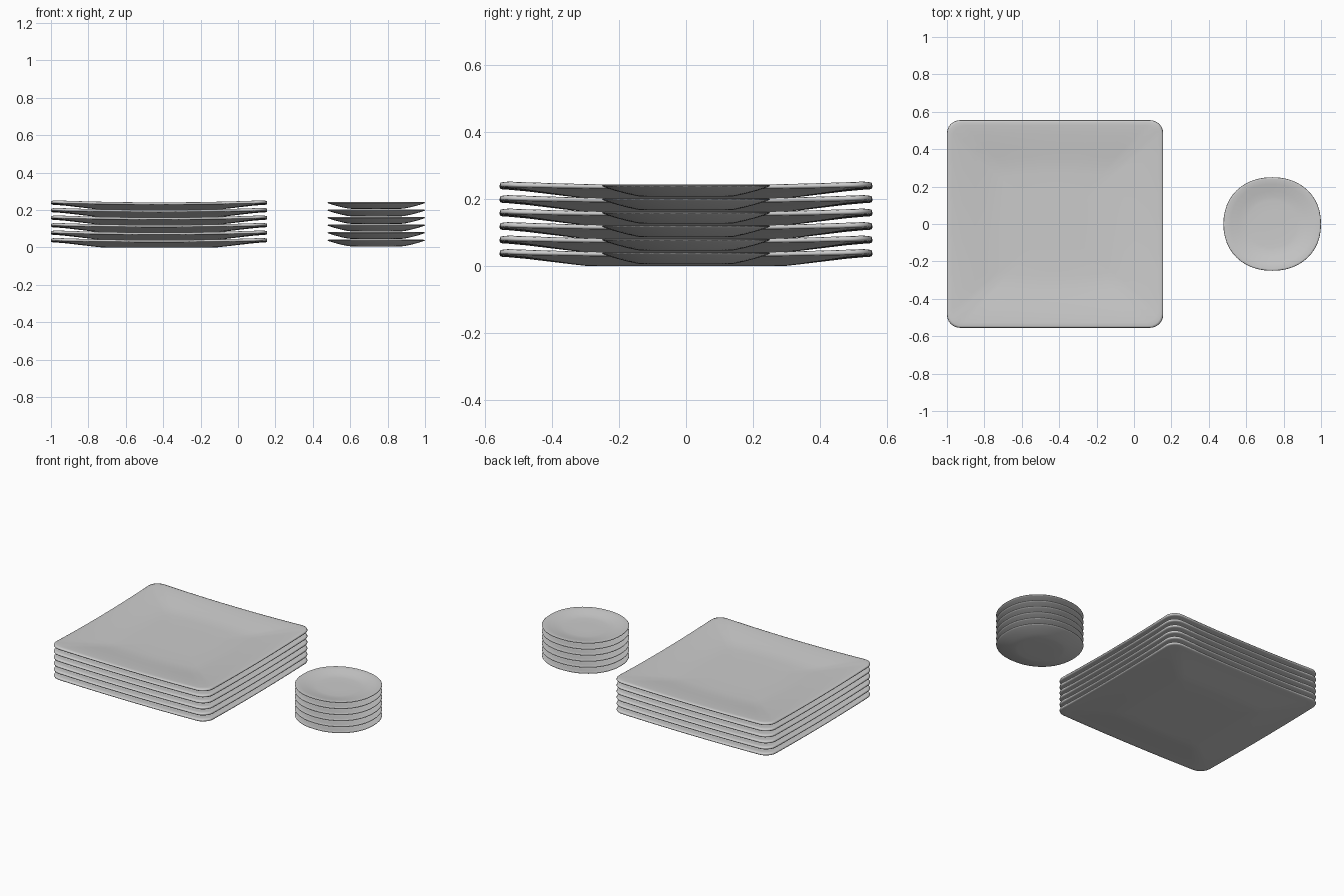
import bpy, bmesh, math

if "Cube" in bpy.data.objects:
    bpy.data.objects.remove(bpy.data.objects["Cube"])

COUNT, PITCH = 6, 0.0402


def square_ring(hx, hy, r):
    """Rounded rectangle: four corner arcs joined by subdivided sides."""
    arcs = []
    for k, (sx, sy) in enumerate([(1, 1), (-1, 1), (-1, -1), (1, -1)]):
        arcs.append([(sx * (hx - r) + r * math.cos(a), sy * (hy - r) + r * math.sin(a))
                     for a in [(k + i / 6) * math.pi / 2 for i in range(7)]])
    pts = []
    for k in range(4):
        pts += arcs[k]
        p, q = arcs[k][-1], arcs[(k + 1) % 4][0]
        pts += [(p[0] + (q[0] - p[0]) * i / 12, p[1] + (q[1] - p[1]) * i / 12)
                for i in range(1, 12)]
    return pts


def round_ring(hx, hy, n=48, power=2.15):
    """Slightly squarish ellipse."""
    pts = []
    for i in range(n):
        c, s = math.cos(2 * math.pi * i / n), math.sin(2 * math.pi * i / n)
        pts.append((hx * math.copysign(abs(c) ** (2 / power), c),
                    hy * math.copysign(abs(s) ** (2 / power), s)))
    return pts


def loft(name, rings):
    """Skin a closed dish through rings, from under the base to the inside floor."""
    bm = bmesh.new()
    loops = [[bm.verts.new(p) for p in ring] for ring in rings]
    for a, b in zip(loops, loops[1:]):
        n = len(a)
        for i in range(n):
            bm.faces.new((a[i], a[(i + 1) % n], b[(i + 1) % n], b[i]))
    bm.faces.new(loops[0][::-1])
    bm.faces.new(loops[-1])
    bmesh.ops.recalc_face_normals(bm, faces=bm.faces)
    for f in bm.faces:
        f.smooth = True
    me = bpy.data.meshes.new(name)
    bm.to_mesh(me)
    bm.free()
    return me


def stack(name, mesh, x):
    for i in range(COUNT):
        ob = bpy.data.objects.new(f"{name}_{i + 1}", mesh)
        ob.location = (x, 0, i * PITCH)
        bpy.context.collection.objects.link(ob)


# square plate: (fraction of half width, height), corners lifted toward the rim
HX, HY, LIFT = 0.578, 0.555, 0.012
profile = [(0.25, 0), (0.49, 0), (0.54, 0.001), (0.62, 0.006), (0.74, 0.014), (0.86, 0.022),
           (0.95, 0.0265), (0.985, 0.0275), (0.997, 0.030), (1.0, 0.034), (0.996, 0.038),
           (0.982, 0.040), (0.95, 0.0395), (0.86, 0.036), (0.74, 0.029), (0.64, 0.023),
           (0.56, 0.0195), (0.48, 0.018), (0.25, 0.0175)]
rings = []
for n, (f, z) in enumerate(profile):
    hx, hy = HX * f, HY * f
    k = max(0, (f - 0.5) / 0.5) * (LIFT if n > 9 else LIFT * 0.6)
    rings.append([(x, y, z + k * min(abs(x) / hx, abs(y) / hy) ** 2)
                  for x, y in square_ring(hx, hy, 0.07 * f)])
stack("square_plate", loft("square_plate", rings), -0.422)

# small round dish
profile = [(0.25, 0.006), (0.52, 0.006), (0.58, 0.0075), (0.7, 0.014), (0.85, 0.024),
           (0.96, 0.033), (0.995, 0.0365), (1.0, 0.039), (0.99, 0.041), (0.96, 0.0415),
           (0.85, 0.037), (0.7, 0.0295), (0.58, 0.025), (0.5, 0.0235), (0.25, 0.023)]
rings = [[(x, y, z) for x, y in round_ring(0.261 * f, 0.25 * f)] for f, z in profile]
stack("round_dish", loft("round_dish", rings), 0.739)
